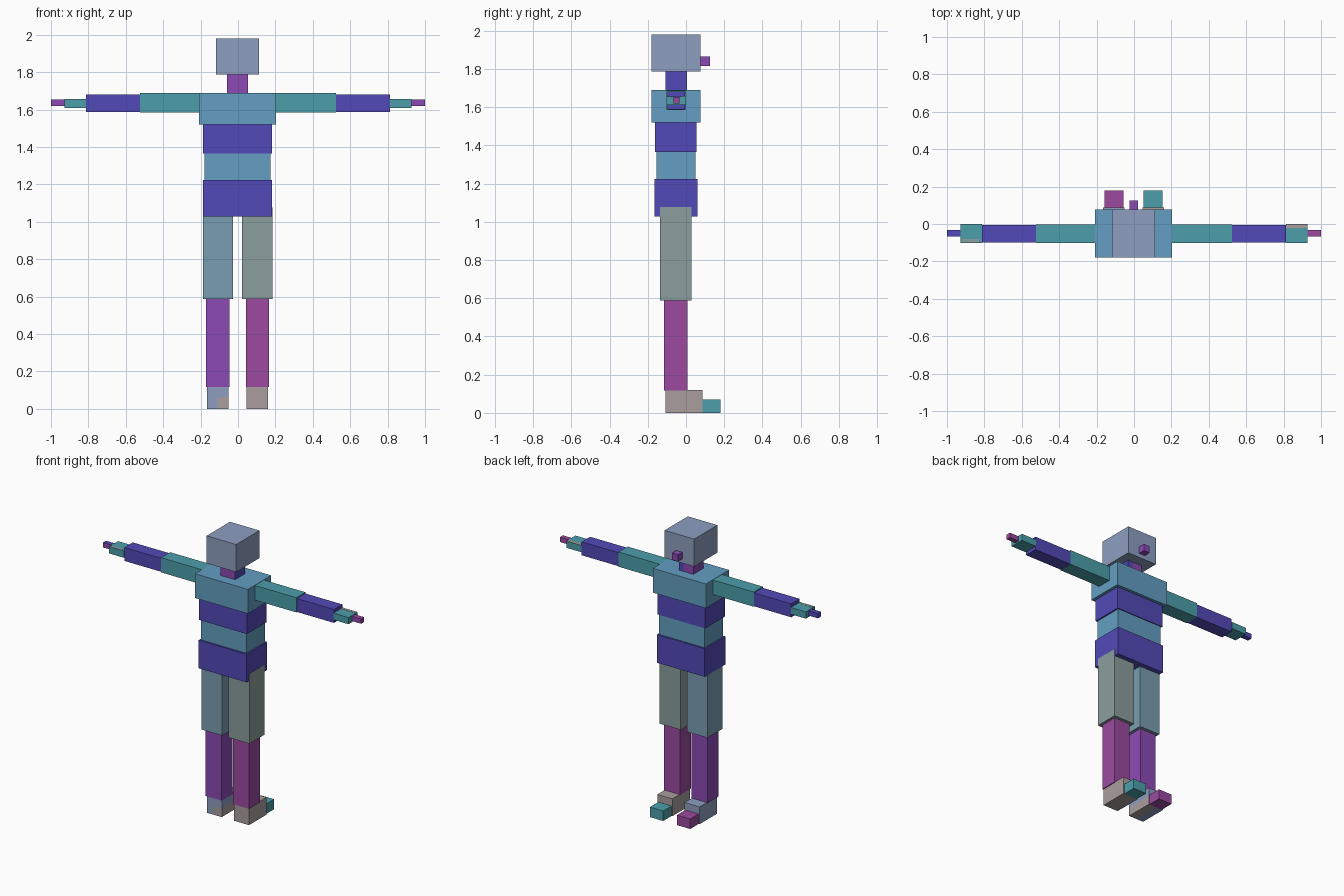
import bpy, bmesh

cube = bpy.data.objects.get("Cube")
if cube:
    bpy.data.objects.remove(cube, do_unlink=True)


def linear(v):
    v /= 255
    return v / 12.92 if v <= 0.04045 else ((v + 0.055) / 1.055) ** 2.4


def material(name, rgb):
    col = tuple(linear(c) for c in rgb) + (1.0,)
    m = bpy.data.materials.new(name)
    m.use_nodes = True
    m.diffuse_color = col
    m.node_tree.nodes["Principled BSDF"].inputs["Base Color"].default_value = col
    return m


MAT = {name: material(name, rgb) for name, rgb in {
    "periwinkle": (141, 159, 193), "sky_blue": (99, 159, 194), "indigo": (82, 74, 184),
    "teal": (77, 159, 171), "purple": (140, 74, 180), "magenta": (156, 74, 160),
    "grey_green": (139, 157, 157), "grey_blue": (122, 158, 178), "warm_grey": (170, 158, 158),
}.items()}


def box(name, x, y, z, colour, front=None):
    """Box between the given limits; front optionally recolours the -y face."""
    bm = bmesh.new()
    bmesh.ops.create_cube(bm, size=1)
    for v in bm.verts:
        v.co = [lim[0] + (c + 0.5) * (lim[1] - lim[0]) for c, lim in zip(v.co, (x, y, z))]
    bm.normal_update()
    mesh = bpy.data.meshes.new(name)
    mesh.materials.append(MAT[colour])
    if front:
        mesh.materials.append(MAT[front])
        for f in bm.faces:
            f.material_index = int(f.normal.y < -0.5)
    bm.to_mesh(mesh)
    bm.free()
    ob = bpy.data.objects.new(name, mesh)
    bpy.context.collection.objects.link(ob)
    return ob


# Head, nose and two-tone neck
box("head", (-0.117, 0.112), (-0.18, 0.077), (1.787, 1.98), "periwinkle")
box("nose", (-0.025, 0.022), (0.07, 0.125), (1.816, 1.864), "purple")
box("neck", (-0.06, 0.015), (-0.108, 0.004), (1.68, 1.80), "purple")
box("neck_side", (0.015, 0.053), (-0.108, 0.004), (1.68, 1.80), "indigo", "purple")

# Torso
box("shoulders", (-0.208, 0.203), (-0.18, 0.077), (1.52, 1.69), "sky_blue")
box("chest", (-0.188, 0.183), (-0.162, 0.056), (1.365, 1.52), "indigo")
box("waist", (-0.178, 0.173), (-0.154, 0.05), (1.225, 1.365), "sky_blue")
box("pelvis", (-0.188, 0.183), (-0.166, 0.061), (1.028, 1.225), "indigo")

# Legs; each limit is measured from the body centre line at x = -0.0025
for side, s, thigh, shin, toe in (("left", 1, "grey_green", "magenta", "teal"),
                                  ("right", -1, "grey_blue", "purple", "magenta")):
    def span(a, b):
        return tuple(sorted((s * a - 0.0025, s * b - 0.0025)))
    outer = 0.187 if s > 0 else 0.184
    box(side + "_thigh", span(0.024, outer), (-0.137, 0.028), (0.588, 1.077), thigh)
    box(side + "_shin", span(0.044, 0.169), (-0.114, 0.007), (0.118, 0.588), shin)
    box(side + "_toe", span(0.053, 0.156), (0.085, 0.18), (0, 0.07), toe)

# Feet, the right one with a two-tone inner half
box("left_foot", (0.045, 0.161), (-0.108, 0.087), (0, 0.121), "warm_grey")
box("right_foot", (-0.166, -0.05), (-0.108, 0.087), (0.06, 0.121), "periwinkle")
box("right_foot_outer", (-0.166, -0.11), (-0.108, 0.087), (0, 0.06), "periwinkle")
box("right_foot_inner", (-0.11, -0.05), (-0.108, 0.087), (0, 0.06), "warm_grey")

# Arms, held straight out
for side, s, finger, finger_front in (("left", 1, "magenta", "purple"),
                                      ("right", -1, "indigo", "purple")):
    def reach(a, b):
        return tuple(sorted((s * a, s * b)))
    box(side + "_upper_arm", reach(0.19, 0.524), (-0.102, -0.002), (1.585, 1.688), "teal")
    box(side + "_forearm", reach(0.524, 0.812), (-0.098, -0.005), (1.587, 1.681), "indigo")
    box(side + "_hand", reach(0.812, 0.928), (-0.102, -0.001), (1.61, 1.657), "teal")
    box(side + "_finger", reach(0.928, 1.0), (-0.066, -0.033), (1.619, 1.653),
        finger, finger_front)

# Pale patches on the tops of the hands
box("left_hand_patch", (0.814, 0.924), (-0.022, -0.002), (1.655, 1.658), "warm_grey")
box("right_hand_patch", (-0.92, -0.83), (-0.1, -0.08), (1.655, 1.658), "grey_green")
